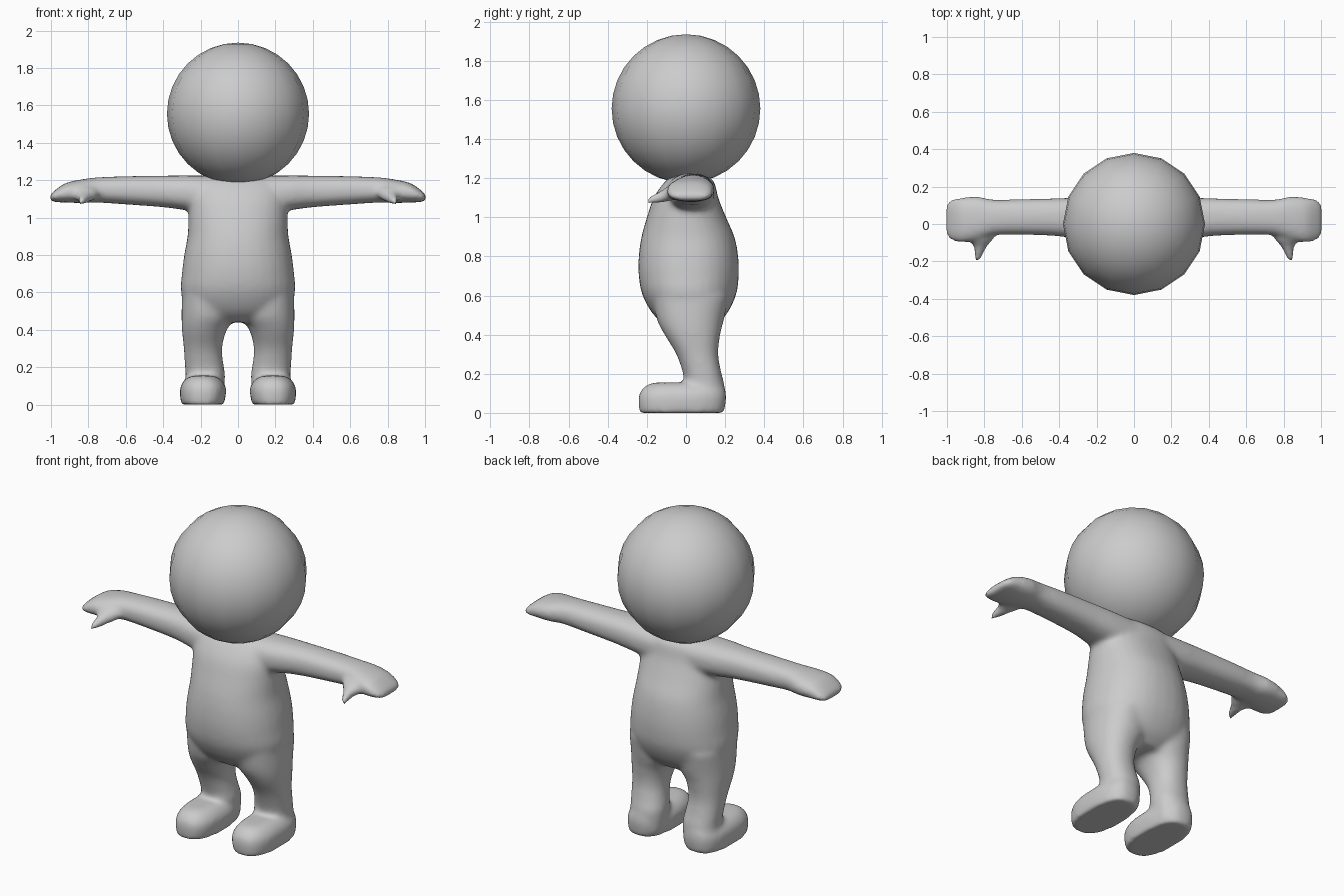
import bpy, bmesh, math

default_cube = bpy.data.objects.get("Cube")
if default_cube:
    bpy.data.objects.remove(default_cube)


def make_material(name, colour):
    mat = bpy.data.materials.new(name)
    mat.use_nodes = True
    mat.diffuse_color = colour
    for node in mat.node_tree.nodes:
        if node.type == "BSDF_PRINCIPLED":
            node.inputs["Base Color"].default_value = colour
    return mat


def catmull(a, b, c, d, t):
    """Smooth step between sections b and c."""
    return [0.5 * (2 * q + (r - p) * t + (2 * p - 5 * q + 4 * r - s) * t ** 2
                   + (3 * q - p - 3 * r + s) * t ** 3)
            for p, q, r, s in zip(a, b, c, d)]


def refine(sections, steps=4):
    """Add smooth in-between sections."""
    padded = [sections[0], *sections, sections[-1]]
    result = []
    for i in range(len(sections) - 1):
        result += [catmull(*padded[i:i + 4], k / steps) for k in range(steps)]
    return result + [sections[-1]]


def squash(value, power):
    return math.copysign(abs(value) ** (2 / power), value)


def loft(bm, axis, sections, side=1, power=2.2, sides=32):
    """Closed tube along an axis; a section is (position, low, high, low, high)."""
    u, v = [i for i in range(3) if i != axis]
    rings = []
    for pos, u_low, u_high, v_low, v_high in refine(sections):
        ring = []
        for k in range(sides):
            angle = math.tau * k / sides
            co = [0, 0, 0]
            co[axis] = pos
            co[u] = (u_low + u_high) / 2 + (u_high - u_low) / 2 * squash(math.cos(angle), power)
            co[v] = (v_low + v_high) / 2 + (v_high - v_low) / 2 * squash(math.sin(angle), power)
            co[0] *= side
            ring.append(bm.verts.new(co))
        rings.append(ring)
    for low, high in zip(rings, rings[1:]):
        for k in range(sides):
            n = (k + 1) % sides
            bm.faces.new((low[k], low[n], high[n], high[k]))
    bm.faces.new(rings[0])
    bm.faces.new(rings[-1])


def finish(bm, name, mat):
    bmesh.ops.recalc_face_normals(bm, faces=bm.faces[:])
    for face in bm.faces:
        face.smooth = True
    mesh = bpy.data.meshes.new(name)
    bm.to_mesh(mesh)
    bm.free()
    mesh.materials.append(mat)
    obj = bpy.data.objects.new(name, mesh)
    bpy.context.collection.objects.link(obj)
    return obj


grey = make_material("plain grey", (0.6, 0.6, 0.6, 1))

# Torso, stacked upward, given as (height, half width, front, back)
torso = [(.44, .15, -.09, .14), (.5, .26, -.165, .205), (.6, .305, -.222, .255),
         (.7, .3, -.242, .27), (.8, .288, -.242, .267), (.9, .27, -.228, .248),
         (1, .265, -.2, .205), (1.1, .26, -.165, .165), (1.18, .24, -.11, .145),
         (1.22, .18, -.06, .1)]

# Left limbs, mirrored to the right
leg = [(.03, .08, .285, .03, .195), (.15, .068, .28, -.01, .195), (.2, .075, .284, -.015, .182),
       (.3, .085, .29, -.05, .165), (.4, .06, .3, -.11, .175), (.48, .01, .302, -.15, .195),
       (.6, .01, .3, -.17, .22)]
foot = [(0, .075, .305, -.238, .195), (.06, .064, .311, -.244, .205),
        (.1, .067, .307, -.238, .205), (.135, .092, .283, -.212, .195),
        (.155, .125, .25, -.17, .16)]
arm = [(0, -.11, .15, 1, 1.222), (.25, -.09, .145, 1.035, 1.225), (.4, -.066, .138, 1.055, 1.224),
       (.6, -.058, .133, 1.07, 1.221), (.75, -.06, .13, 1.08, 1.215),
       (.83, -.085, .146, 1.078, 1.205), (.92, -.1, .142, 1.08, 1.185),
       (.98, -.085, .13, 1.083, 1.145), (1.005, -.06, .105, 1.09, 1.12)]
thumb = [(.02, .74, .9, 1.1, 1.18), (-.08, .75, .885, 1.085, 1.165),
         (-.12, .785, .858, 1.075, 1.14), (-.195, .82, .858, 1.065, 1.105)]

body_bm = bmesh.new()
loft(body_bm, 2, [(z, -w, w, front, back) for z, w, front, back in torso])
for side in (1, -1):
    loft(body_bm, 2, leg, side)
    loft(body_bm, 2, foot, side, power=2.6)
    loft(body_bm, 0, arm, side, power=2.4)
    loft(body_bm, 1, thumb, side)
body = finish(body_bm, "body", grey)

# Fuse the limbs into one soft skin
fuse = body.modifiers.new("fuse", "REMESH")
fuse.mode = "VOXEL"
fuse.voxel_size = 0.013
fuse.use_smooth_shade = True
soften = body.modifiers.new("soften", "SMOOTH")
soften.factor = 0.5
soften.iterations = 14

# Round head
head_bm = bmesh.new()
bmesh.ops.create_uvsphere(head_bm, u_segments=16, v_segments=16, radius=0.38)
head = finish(head_bm, "head", grey)
head.location = (0, 0, 1.555)
